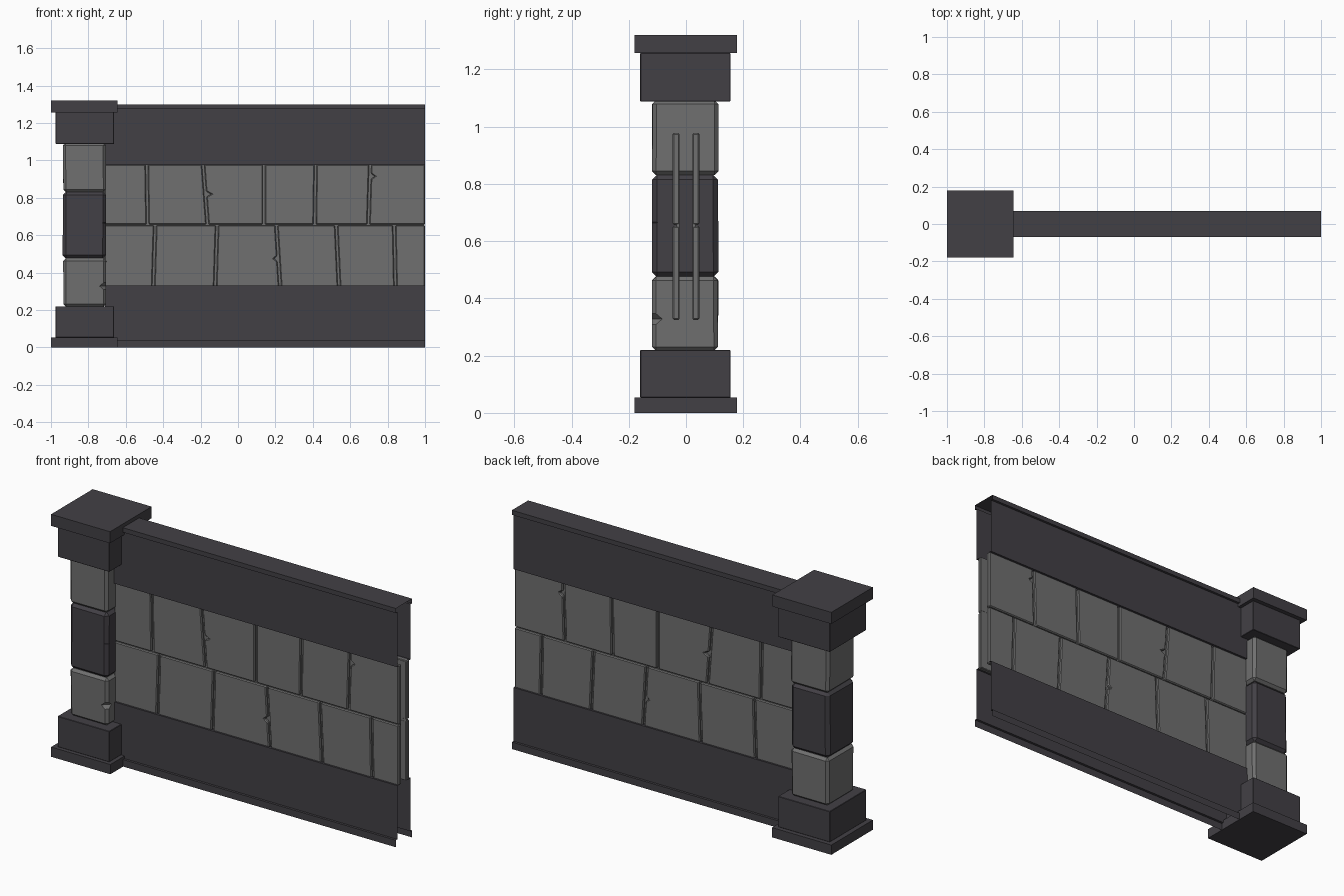
import bpy, bmesh, random
from mathutils import Vector

if "Cube" in bpy.data.objects:
    bpy.data.objects.remove(bpy.data.objects["Cube"])

random.seed(4)


def material(name, rgb):
    m = bpy.data.materials.new(name)
    m.diffuse_color = (*rgb, 1)
    m.use_nodes = True
    m.node_tree.nodes["Principled BSDF"].inputs["Base Color"].default_value = m.diffuse_color
    return m


DARK = material("dark_stone", (0.055, 0.051, 0.06))
GREY = material("grey_stone", (0.16, 0.16, 0.16))


def finish(name, bm, mat, bevel=0):
    me = bpy.data.meshes.new(name)
    bm.to_mesh(me)
    bm.free()
    me.materials.append(mat)
    ob = bpy.data.objects.new(name, me)
    bpy.context.collection.objects.link(ob)
    if bevel:
        mod = ob.modifiers.new("chamfer", "BEVEL")
        mod.width = bevel
        mod.segments = 1
    return ob


def box(name, lo, hi, mat, bevel=0, jitter=0):
    bm = bmesh.new()
    bmesh.ops.create_cube(bm, size=1)
    lo, hi = Vector(lo), Vector(hi)
    for v in bm.verts:
        v.co = (lo + hi) / 2 + v.co * (hi - lo)
        v.co.x += random.uniform(-jitter, jitter)
        v.co.y += random.uniform(-jitter, jitter)
    return finish(name, bm, mat, bevel)


def sheet(name, profile, x0, x1):
    """Open sheet: (y, z) profile swept along x."""
    bm = bmesh.new()
    a = [bm.verts.new((x0, y, z)) for y, z in profile]
    b = [bm.verts.new((x1, y, z)) for y, z in profile]
    for i in range(len(profile) - 1):
        bm.faces.new((a[i], b[i], b[i + 1], a[i + 1]))
    return finish(name, bm, DARK)


def slab(name, outline, y0, y1, bevel):
    """Solid slab: (x, z) outline extruded along y."""
    bm = bmesh.new()
    f = bm.faces.new([bm.verts.new((x, y0, z)) for x, z in outline])
    ext = bmesh.ops.extrude_face_region(bm, geom=[f])["geom"]
    for v in ext:
        if isinstance(v, bmesh.types.BMVert):
            v.co.y = y1
    bmesh.ops.recalc_face_normals(bm, faces=bm.faces)
    return finish(name, bm, GREY, bevel)


def chip(ob, centre, radii):
    """Knock a faceted chip out of a stone."""
    bm = bmesh.new()
    dirs = [Vector(d) for d in ((1, 0, 0), (-1, 0, 0), (0, 1, 0), (0, -1, 0), (0, 0, 1), (0, 0, -1))]
    vs = [bm.verts.new([c + d * r for c, d, r in zip(centre, v, radii)]) for v in dirs]
    bmesh.ops.convex_hull(bm, input=vs)
    cutter = finish("chip_cutter", bm, ob.data.materials[0])
    cutter.hide_render = True
    mod = ob.modifiers.new("chip", "BOOLEAN")
    mod.operation = 'DIFFERENCE'
    mod.solver = 'EXACT'
    mod.object = cutter
    bpy.context.view_layer.update()
    deps = bpy.context.evaluated_depsgraph_get()
    me = bpy.data.meshes.new_from_object(ob.evaluated_get(deps))
    ob.modifiers.clear()
    ob.data = me
    bpy.data.objects.remove(cutter)


# Pillar: base, three stones, capital
box("pillar_plinth", (-1, -0.18, 0), (-0.643, 0.178, 0.053), DARK)
box("pillar_base", (-0.975, -0.16, 0.053), (-0.663, 0.155, 0.22), DARK, 0.002)
low = box("pillar_stone_lower", (-0.935, -0.118, 0.217), (-0.705, 0.112, 0.477), GREY, 0.014, 0.002)
mid = box("pillar_stone_middle", (-0.935, -0.118, 0.475), (-0.705, 0.112, 0.833), DARK, 0.018, 0.003)
box("pillar_stone_upper", (-0.935, -0.118, 0.831), (-0.705, 0.112, 1.093), GREY, 0.014, 0.002)
box("pillar_capital", (-0.975, -0.16, 1.088), (-0.663, 0.155, 1.258), DARK, 0.002)
box("pillar_cap", (-1, -0.18, 1.257), (-0.645, 0.178, 1.32), DARK)
chip(low, (-0.7, -0.12, 0.328), (0.042, 0.042, 0.036))
chip(mid, (-0.7, -0.12, 0.665), (0.026, 0.026, 0.02))

# Hollow bands above and below the brickwork
X0, X1 = -0.71, 1.0
half = [(-0.042, 0.975), (-0.057, 0.975), (-0.057, 1.275), (-0.07, 1.275), (-0.07, 1.3)]
sheet("wall_top_band", half + [(-y, z) for y, z in reversed(half)], X0, X1)
half = [(-0.07, 0), (-0.07, 0.038), (-0.057, 0.038), (-0.057, 0.33), (-0.042, 0.33)]
sheet("wall_bottom_band_front", half, X0, X1)
sheet("wall_bottom_band_back", [(-y, z) for y, z in reversed(half)], X0, X1)

# Brick rows: (z low, z high, joints as (x at bottom, x at top), chips as brick: (z, depth))
GAP = 0.006
rows = [
    (0.325, 0.653, [(-0.72, -0.72), (-0.453, -0.443), (-0.122, -0.112), (0.225, 0.205),
                    (0.54, 0.525), (0.842, 0.835), (1.006, 1.006)], {2: (0.475, -0.018)}),
    (0.657, 0.978, [(-0.72, -0.72), (-0.483, -0.488), (-0.163, -0.187), (0.138, 0.138),
                    (0.41, 0.415), (0.697, 0.707), (1.006, 1.006)], {2: (0.82, 0.026), 5: (0.915, 0.02)}),
]
for side, label in ((-1, "front"), (1, "back")):
    for r, (z0, z1, joints, chips) in enumerate(rows):
        for i in range(len(joints) - 1):
            (lb, lt), (rb, rt) = joints[i], joints[i + 1]
            lb, lt, rb, rt = lb + GAP, lt + GAP, rb - GAP, rt - GAP
            pts = [(lb, z0), (rb, z0), (rt, z1), (lt, z1)]
            if i in chips:
                z, d = chips[i]
                b, t, at = (lb, lt, 4) if d > 0 else (rb, rt, 2)
                edge = lambda h: b + (t - b) * (h - z0) / (z1 - z0)
                notch = [(edge(z + 0.014), z + 0.014), (edge(z) + d, z), (edge(z - 0.014), z - 0.014)]
                pts[at:at] = notch if d > 0 else notch[::-1]
            slab(f"brick_{label}_{r}_{i}", pts, side * 0.022, side * 0.047, 0.005)
    # Mortar behind the joints
    slab(f"mortar_{label}", [(-0.72, 0.328), (0.998, 0.328), (0.998, 0.975), (-0.72, 0.975)],
         side * 0.0225, side * 0.033, 0)
